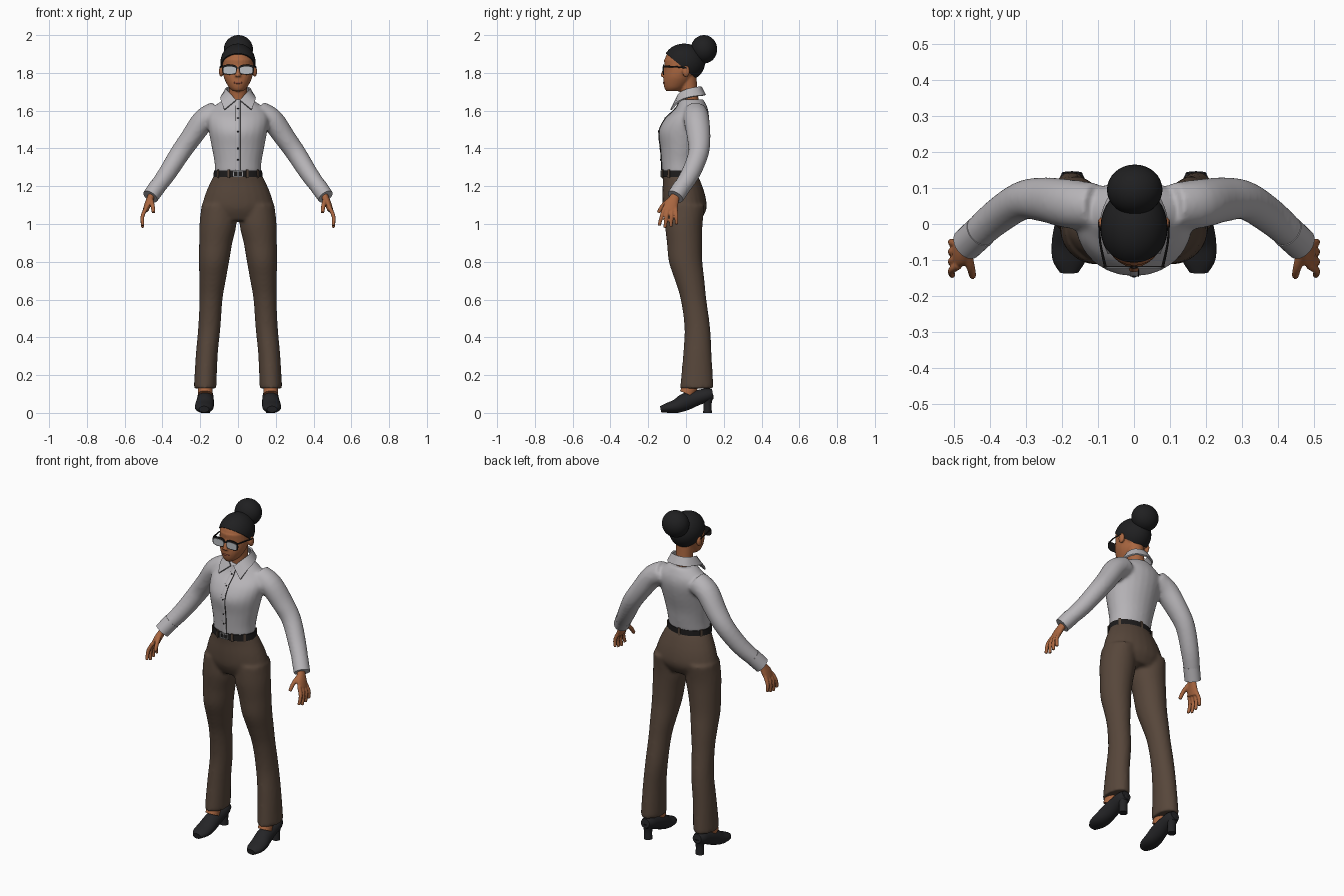
import bpy, bmesh, math
from mathutils import Vector, Matrix

if "Cube" in bpy.data.objects:
    bpy.data.objects.remove(bpy.data.objects["Cube"])


def material(name, r, g, b):
    m = bpy.data.materials.new(name)
    m.use_nodes = True
    m.diffuse_color = (r, g, b, 1)
    m.node_tree.nodes["Principled BSDF"].inputs["Base Color"].default_value = (r, g, b, 1)
    return m


SHIRT = material("shirt_grey", .47, .455, .475)
BROWN = material("trouser_brown", .095, .062, .043)
SKIN = material("skin", .40, .135, .052)
HAIR = material("hair_black", .014, .014, .015)
LEATHER = material("shoe_leather", .018, .018, .02)
DARK = material("dark_trim", .012, .011, .011)
LENS = material("lens_grey", .5, .52, .55)
METAL = material("buckle_metal", .35, .35, .36)
LIPS = material("lips", .25, .07, .04)


def spline(rows, steps):
    """Smooth interpolation through rows of numbers."""
    out = []
    for i in range(len(rows) - 1):
        a, b, c, d = (rows[max(0, min(len(rows) - 1, i + k))] for k in (-1, 0, 1, 2))
        for j in range(steps):
            t = j / steps
            out.append([.5 * (2 * q + (r - p) * t + (2 * p - 5 * q + 4 * r - s) * t * t
                              + (3 * q - p - 3 * r + s) * t ** 3)
                        for p, q, r, s in zip(a, b, c, d)])
    return out + [list(rows[-1])]


def loft(bm, rows, flat=False, ref=(1, 0, 0), n=24, steps=4, power=1):
    """Closed skin over rows of (x, y, z, radius a, radius b)."""
    rows = spline(rows, steps)
    centres = [Vector(r[:3]) for r in rows]
    rings = []
    for i, r in enumerate(rows):
        t = centres[min(i + 1, len(rows) - 1)] - centres[max(i - 1, 0)]
        t = Vector((0, 0, 1)) if flat else t.normalized()
        u = Vector(ref)
        u = (u - t * u.dot(t)).normalized()
        v = t.cross(u)
        ring = []
        for k in range(n):
            ang = 2 * math.pi * k / n
            c, s = math.cos(ang), math.sin(ang)
            c, s = (math.copysign(abs(w) ** power, w) for w in (c, s))
            ring.append(bm.verts.new(centres[i] + u * c * r[3] + v * s * r[4]))
        rings.append(ring)
    for p, q in zip(rings, rings[1:]):
        for k in range(n):
            bm.faces.new((p[k], p[(k + 1) % n], q[(k + 1) % n], q[k]))
    bm.faces.new(rings[0])
    bm.faces.new(rings[-1])


def ball(bm, centre, size):
    bmesh.ops.create_uvsphere(bm, u_segments=32, v_segments=20, radius=1,
                              matrix=Matrix.Translation(centre) @ Matrix.Diagonal((*size, 1)))


def box(bm, centre, size, turn=0):
    bmesh.ops.create_cube(bm, size=1, matrix=Matrix.Translation(centre)
                          @ Matrix.Rotation(turn, 4, "Z") @ Matrix.Diagonal((*size, 1)))


def side(rows, s):
    return [(s * r[0], *r[1:]) for r in rows]


def finish(name, bm, mat, voxel=0, relax=4):
    """Make the object; a voxel size fuses its overlapping pieces."""
    bmesh.ops.recalc_face_normals(bm, faces=bm.faces[:])
    for f in bm.faces:
        f.smooth = True
    for e in bm.edges:
        e.smooth = len(e.link_faces) == 2 and e.calc_face_angle(0) < .7
    mesh = bpy.data.meshes.new(name)
    bm.to_mesh(mesh)
    bm.free()
    mesh.materials.append(mat)
    ob = bpy.data.objects.new(name, mesh)
    bpy.context.collection.objects.link(ob)
    if voxel:
        m = ob.modifiers.new("fuse", "REMESH")
        m.mode, m.voxel_size, m.use_smooth_shade = "VOXEL", voxel, True
        m = ob.modifiers.new("relax", "SMOOTH")
        m.factor, m.iterations = .5, relax
    return ob


def ovals(*rows):
    """Rows of (z, y, half width, half depth) on the centre line."""
    return [(0, y, z, a, b) for z, y, a, b in rows]


# Shirt body and sleeves
bm = bmesh.new()
loft(bm, ovals((1.27, -.034, .122, .093), (1.33, -.03, .125, .1), (1.4, -.026, .138, .109),
               (1.49, -.018, .155, .126), (1.56, .006, .163, .115), (1.61, .03, .14, .086),
               (1.66, .03, .076, .062)), flat=True)
sleeve = [(.11, .05, 1.588, .064, .064), (.18, .056, 1.55, .068, .062), (.25, .068, 1.455, .062, .056),
          (.31, .065, 1.37, .054, .053), (.38, .02, 1.26, .05, .048), (.446, -.038, 1.172, .044, .042)]
for s in (1, -1):
    loft(bm, side(sleeve, s), ref=(0, 1, 0))
finish("shirt", bm, SHIRT, .01, 5)

# Cuffs
bm = bmesh.new()
for s in (1, -1):
    loft(bm, side([(.425, -.02, 1.2, .046, .045), (.464, -.056, 1.145, .046, .043)], s), ref=(0, 1, 0))
finish("cuffs", bm, SHIRT)

# Collar folded around the neck
bm = bmesh.new()
fold = [(.01, -.054, 1.655), (.045, -.03, 1.695), (.062, .02, 1.717), (.045, .064, 1.725), (0, .078, 1.727)]
edge = [(.072, -.08, 1.604), (.088, -.035, 1.65), (.088, .025, 1.672), (.058, .085, 1.68), (0, .102, 1.682)]
for s in (1, -1):
    top, low = ([bm.verts.new(p) for p in side(spline(line, 3), s)] for line in (fold, edge))
    for k in range(len(top) - 1):
        bm.faces.new((top[k], top[k + 1], low[k + 1], low[k]))
bmesh.ops.remove_doubles(bm, verts=bm.verts[:], dist=.0005)
collar = finish("collar", bm, SHIRT)
m = collar.modifiers.new("thickness", "SOLIDIFY")
m.thickness, m.offset = .009, 0

# Button placket with its seam and buttons
front = [(1.285, -.128), (1.34, -.13), (1.4, -.134), (1.49, -.142), (1.56, -.107), (1.61, -.055), (1.65, -.036)]
bm = bmesh.new()
loft(bm, [(0, y, z, .013, .004) for z, y in front], n=12)
finish("placket", bm, SHIRT)
bm = bmesh.new()
loft(bm, [(.013, y - .001, z, .0015, .003) for z, y in front], n=8)
for z, y in front[1:-1]:
    ball(bm, (0, y - .004, z), (.005, .003, .005))
finish("buttons_and_seam", bm, DARK)

# Trousers
bm = bmesh.new()
loft(bm, ovals((1.265, -.034, .124, .092), (1.22, -.022, .147, .101), (1.15, -.012, .176, .114),
               (1.08, -.006, .188, .115), (1.02, -.008, .14, .085)), flat=True)
leg = [(.105, -.005, 1.1, .088, .105), (.106, -.012, 1., .098, .1), (.118, -.008, .9, .088, .093),
       (.127, -.002, .8, .08, .089), (.135, .02, .7, .07, .078), (.143, .04, .6, .061, .068),
       (.152, .06, .45, .059, .068), (.166, .06, .3, .058, .076), (.174, .057, .13, .06, .089)]
for s in (1, -1):
    loft(bm, side(leg, s), flat=True)
finish("trousers", bm, BROWN, .01, 5)

# Belt, loops and buckle
bm = bmesh.new()
loft(bm, ovals((1.248, -.034, .131, .098), (1.284, -.034, .127, .096)), flat=True, n=40, steps=1)
finish("belt", bm, DARK)
bm = bmesh.new()
for deg in (30, 90, 150, 215, 248, 292, 325):
    a = math.radians(deg)
    box(bm, (.13 * math.cos(a), -.034 + .098 * math.sin(a), 1.266), (.006, .012, .046), a)
finish("belt_loops", bm, BROWN)
bm = bmesh.new()
for z in (1.252, 1.28):
    box(bm, (0, -.133, z), (.05, .006, .005))
for x in (-.024, 0, .024):
    box(bm, (x, -.133, 1.266), (.005, .006, .03))
finish("buckle", bm, METAL)

# Head, neck, nose and ears
bm = bmesh.new()
ball(bm, (0, -.01, 1.855), (.086, .104, .094))
loft(bm, ovals((1.87, -.03, .08, .086), (1.82, -.03, .082, .085), (1.78, -.04, .076, .079),
               (1.75, -.048, .064, .072), (1.72, -.06, .046, .054), (1.703, -.068, .026, .036)), flat=True)
loft(bm, [(0, .03, 1.6, .05, .05), (0, .018, 1.68, .047, .045), (0, .008, 1.78, .05, .048)])
loft(bm, [(0, -.108, 1.835, .009, .008), (0, -.118, 1.8, .011, .012), (0, -.122, 1.78, .018, .015)])
for s in (1, -1):
    ball(bm, (s * .089, 0, 1.808), (.012, .02, .03))
finish("head", bm, SKIN, .0055, 3)

bm = bmesh.new()
ball(bm, (0, -.114, 1.748), (.024, .008, .007))
finish("lips", bm, LIPS)

# Hair swept back to a bun
bm = bmesh.new()
ball(bm, (0, -.01, 1.855), (.093, .111, .1))
bmesh.ops.bisect_plane(bm, geom=bm.verts[:] + bm.edges[:] + bm.faces[:], plane_co=(0, -.108, 1.904),
                       plane_no=(0, .13, .158), clear_inner=True)
bmesh.ops.holes_fill(bm, edges=[e for e in bm.edges if e.is_boundary])
finish("hair_cap", bm, HAIR)
bm = bmesh.new()
ball(bm, (.002, .095, 1.925), (.077, .07, .075))
finish("hair_bun", bm, HAIR)

# Glasses
frame, lens = bmesh.new(), bmesh.new()
for s in (1, -1):
    loft(frame, side([(.044, -.117, 1.817, .04, .027), (.044, -.121, 1.817, .04, .027)], s), steps=1, power=.6)
    loft(lens, side([(.044, -.12, 1.814, .034, .019), (.044, -.1235, 1.814, .034, .019)], s), steps=1, power=.6)
    loft(frame, side([(.08, -.117, 1.834, .004, .005), (.094, -.05, 1.832, .003, .004),
                      (.096, .005, 1.825, .003, .004)], s), n=8)
box(frame, (0, -.121, 1.825), (.02, .006, .006))
finish("glasses_frame", frame, DARK)
finish("glasses_lenses", lens, LENS)

# Hands
bm = bmesh.new()
for s in (1, -1):
    loft(bm, side([(.45, -.045, 1.17, .024, .02), (.462, -.06, 1.14, .026, .019),
                   (.477, -.077, 1.105, .037, .018), (.49, -.086, 1.07, .038, .015)], s), ref=(0, 1, 0))
    for o in (-.03, -.01, .01, .03):
        drop = abs(o + .005) * .6
        loft(bm, side([(.486, -.085 + o, 1.085, .011, .011), (.506, -.09 + 1.3 * o, 1.04, .0105, .0105),
                       (.504, -.096 + 1.55 * o, .977 + drop, .009, .009)], s), ref=(0, 1, 0), n=12)
    loft(bm, side([(.465, -.075, 1.135, .015, .014), (.453, -.12, 1.1, .012, .012),
                   (.447, -.146, 1.06, .01, .01)], s), n=12)
finish("hands", bm, SKIN, .0045, 2)

# Ankles and heeled shoes
ankles, shoes, heels = bmesh.new(), bmesh.new(), bmesh.new()
shoe = [(.172, .142, .1, .028, .026), (.172, .11, .094, .04, .036), (.172, .06, .08, .043, .04),
        (.174, 0, .06, .046, .046), (.178, -.05, .036, .05, .037), (.18, -.1, .026, .046, .026),
        (.18, -.134, .019, .026, .017)]
for s in (1, -1):
    loft(ankles, side([(.172, .05, .2, .04, .04), (.174, .005, .1, .038, .04)], s))
    loft(shoes, side(shoe, s))
    loft(heels, side([(.172, .117, .095, .032, .03), (.172, .114, .05, .024, .022), (.172, .114, 0, .024, .023)], s),
         flat=True, n=16)
finish("ankles", ankles, SKIN)
finish("shoes", shoes, LEATHER)
finish("shoe_heels", heels, LEATHER)
